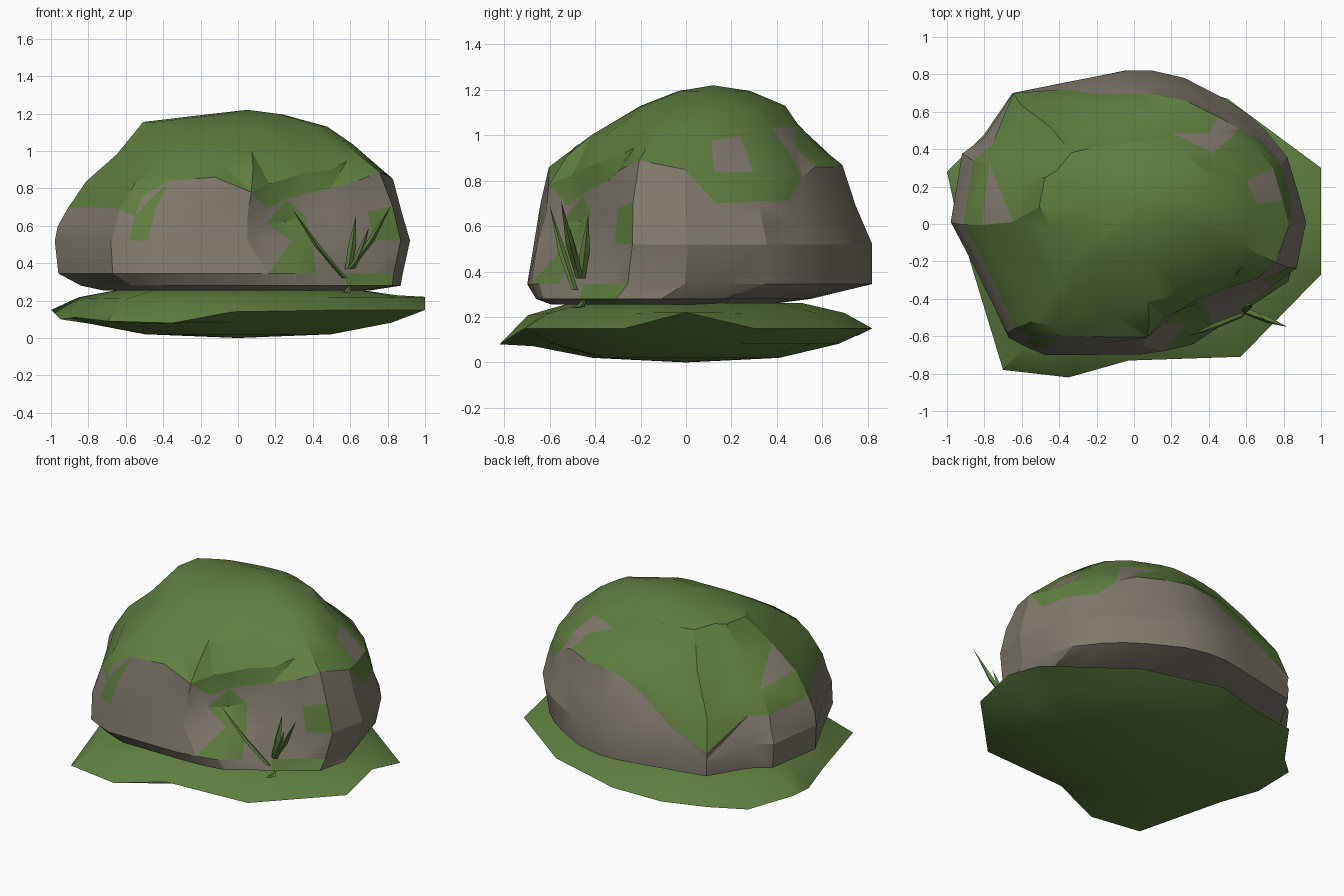
import bpy, bmesh, math, random
from mathutils import Vector

if "Cube" in bpy.data.objects:
    bpy.data.objects.remove(bpy.data.objects["Cube"])

random.seed(4)


def material(name, rgb):
    m = bpy.data.materials.new(name)
    m.diffuse_color = (*rgb, 1)
    m.use_nodes = True
    m.node_tree.nodes["Principled BSDF"].inputs["Base Color"].default_value = m.diffuse_color
    return m


ROCK = material("grey rock", (0.215, 0.19, 0.15))
MOSS = material("moss green", (0.115, 0.21, 0.05))
BLADE = material("grass blade green", (0.11, 0.20, 0.048))


def finish(bm, name, mats, angle):
    bmesh.ops.recalc_face_normals(bm, faces=bm.faces)
    me = bpy.data.meshes.new(name)
    bm.to_mesh(me)
    bm.free()
    ob = bpy.data.objects.new(name, me)
    bpy.context.collection.objects.link(ob)
    for m in mats:
        me.materials.append(m)
    bpy.ops.object.select_all(action='DESELECT')
    ob.select_set(True)
    bpy.context.view_layer.objects.active = ob
    if angle:
        bpy.ops.object.shade_smooth_by_angle(angle=math.radians(angle))
    return ob


def loft(bm, rows):
    """Bridge rows of vertices; returns a list of (row, face)."""
    out = []
    for k, (a, b) in enumerate(zip(rows, rows[1:])):
        for i in range(len(a)):
            j = (i + 1) % len(a)
            if (i + k) % 2:
                tris = ((a[i], a[j], b[j]), (a[i], b[j], b[i]))
            else:
                tris = ((a[i], a[j], b[i]), (a[j], b[j], b[i]))
            out += [(k, bm.faces.new(t)) for t in tris]
    return out


def clamp(t):
    return min(max(t, 0), 1)


# Boulder plan outline: x, y, height where moss begins, depth of the side hollow
PLAN = [(.92, 0, .85, 0), (.88, .15, .70, 0), (.82, .35, .71, 0), (.70, .50, .71, 0),
        (.60, .59, .82, 0), (.48, .67, .86, 0), (.27, .78, .86, 0), (.10, .82, .87, 0),
        (-.04, .82, .85, 0), (-.22, .785, .76, 0), (-.40, .75, .62, 0), (-.65, .70, .50, 0),
        (-.80, .46, .68, 0), (-.92, .37, .68, 0), (-.98, 0, .69, 0),
        (-.85, -.25, .70, 0), (-.68, -.60, .69, 0), (-.58, -.65, .76, 0),
        (-.48, -.69, .84, 0), (-.20, -.69, .86, 0), (.05, -.69, .78, .03),
        (.18, -.68, .69, .15), (.33, -.65, .74, .21), (.45, -.56, .77, .18),
        (.60, -.45, .80, .11), (.75, -.34, .85, .04), (.87, -.25, .89, 0)]
# Boulder extents by height: z, xmin, xmax, ymin, ymax
LEVELS = [(.25, -.70, .68, -.58, .32), (.28, -.84, .87, -.66, .55),
          (.34, -.96, .88, -.70, .82), (.52, -.98, .92, -.67, .82),
          (.70, -.92, .88, -.64, .75), (.86, -.79, .83, -.60, .70),
          (1.0, -.62, .66, -.42, .53), (1.14, -.50, .46, -.18, .43),
          (1.20, -.14, .22, -.02, .27), (1.22, -.05, .1, .05, .2)]


def on_rock(x, y, z):
    z = min(max(z, .25), 1.22)
    for lo, hi in zip(LEVELS, LEVELS[1:]):
        if z <= hi[0]:
            t = (z - lo[0]) / (hi[0] - lo[0])
            _, x0, x1, y0, y1 = [p + (q - p) * t for p, q in zip(lo, hi)]
            break
    u, v = (x + .98) / 1.90, (y + .69) / 1.51
    return Vector((x0 + (x1 - x0) * u, y0 + (y1 - y0) * v, z))


bm = bmesh.new()
columns = []
for x, y, t, hollow in PLAN:
    mid = min(.52, .345 + (t - .345) * .5)
    hs = [.255, .28, .345, mid, (mid + t) / 2, t, t + (1.13 - t) * .33,
          t + (1.13 - t) * .67, 1.13, 1.195]
    col = []
    for k, h in enumerate(hs):
        p = on_rock(x, y, h + (random.uniform(-.015, .015) if k in (4, 6, 7) else 0))
        c = Vector((0, .08, p.z))
        s = 1 - hollow * clamp((p.z - .32) / .3) * clamp((1.12 - p.z) / .3)
        if 3 < k < 9:
            s *= random.uniform(.985, 1.01)
        col.append(bm.verts.new(c + (p - c) * s))
    columns.append(col)
rows = [list(r) for r in zip(*columns)]
# raised left shoulder of the crown
for v in rows[8]:
    if v.co.x < -.36:
        v.co.z = 1.155
faces = loft(bm, rows)
apex = bm.verts.new((.05, .12, 1.22))
top = rows[-1]
faces += [(9, bm.faces.new((top[i], top[(i + 1) % len(top)], apex)))
          for i in range(len(top))]
bm.faces.new(rows[0])


def bearing(x, y):
    return math.atan2(y - .08, x)


# Patches of the other colour: moss?, bearing point, half angle, lowest and highest z
PATCHES = [(0, (.63, .16), .10, .85, 1.0), (0, (.50, .55), .16, .86, 1.05),
           (0, (-.70, .09), .14, .84, 1.0), (1, (-.52, -.65), .10, .53, .74),
           (1, (.33, -.59), .14, .37, .68), (1, (.80, -.27), .12, .50, .71),
           (1, (.72, -.38), .14, .25, .34)]
for k, f in faces:
    moss = k >= 5
    c = f.calc_center_median()
    for colour, (px, py), half, z0, z1 in PATCHES:
        turn = bearing(c.x, c.y) - bearing(px, py)
        turn = abs((turn + math.pi) % math.tau - math.pi)
        if turn < half and z0 < c.z < z1:
            moss = colour
    f.material_index = int(moss)
finish(bm, "mossy_boulder", [ROCK, MOSS], 24)

# Grass mound: rim points x, y, z, with a domed top and a shallow bowl below
RIM = [(1, .30, .15), (1, 0, .22), (1, -.27, .15), (.57, -.71, .15), (-.03, -.73, .14),
       (-.35, -.82, .08), (-.70, -.78, .09), (-.87, -.22, .11), (-.95, .05, .10),
       (-1, .28, .15), (-.80, .48, .08), (-.65, .70, .14), (-.35, .76, .12),
       (-.03, .82, .15), (.50, .67, .15)]
bm = bmesh.new()


def ring(scale, z, blend):
    return [bm.verts.new((x * scale, y * scale, h + (z - h) * blend)) for x, y, h in RIM]


mound = [ring(.5, .02, 1), ring(.82, .07, .85), ring(1, 0, 0),
         ring(.85, .23, .85), ring(.62, .262, 1)]
loft(bm, mound)
base = bm.verts.new((0, 0, 0))
for i in range(len(RIM)):
    bm.faces.new((mound[0][i], base, mound[0][(i + 1) % len(RIM)]))
bm.faces.new(mound[-1])
finish(bm, "grass_mound", [MOSS], 35)

# Thin tapering grass blades: root, tip, half width
BLADES = [((.57, -.49, .32), (.29, -.60, .69), .017),
          ((.60, -.47, .37), (.82, -.55, .71), .019),
          ((.59, -.46, .37), (.63, -.43, .65), .022),
          ((.61, -.47, .37), (.70, -.51, .59), .019),
          ((.57, -.49, .24), (.60, -.44, .29), .02)]
bm = bmesh.new()
for root, tip, w in BLADES:
    a, b = Vector(root), Vector(tip)
    mid = a.lerp(b, .5) - Vector((0, 0, .02))
    side = Vector((w, 0, 0))
    depth = Vector((0, w, 0))
    low, high = [[bm.verts.new(p + o) for o in (-side * s, depth * s, side * s, -depth * s)]
                 for p, s in ((a, .8), (mid, 1))]
    point = bm.verts.new(b)
    for i in range(4):
        j = (i + 1) % 4
        bm.faces.new((low[i], low[j], high[j], high[i]))
        bm.faces.new((high[i], high[j], point))
    bm.faces.new(low[::-1])
finish(bm, "grass_blades", [BLADE], 0)
